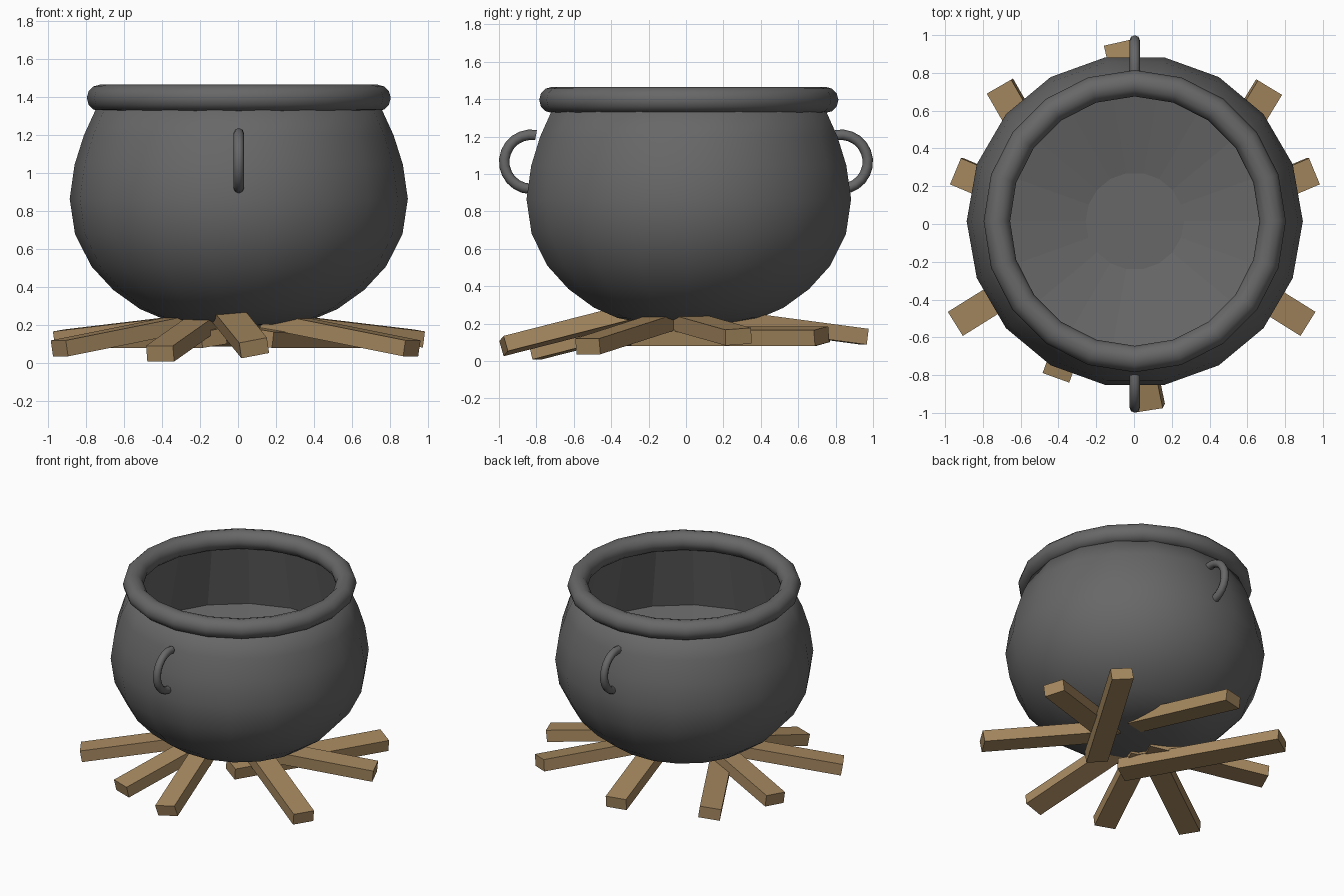
import bpy, bmesh, math
from mathutils import Matrix, Vector

cube = bpy.data.objects.get("Cube")
if cube:
    bpy.data.objects.remove(cube, do_unlink=True)

CENTRE = Vector((0.004, 0.015, 0))


def material(name, rgb):
    m = bpy.data.materials.new(name)
    m.use_nodes = True
    m.diffuse_color = (*rgb, 1)
    bsdf = m.node_tree.nodes["Principled BSDF"]
    bsdf.inputs["Base Color"].default_value = (*rgb, 1)
    bsdf.inputs["Roughness"].default_value = 0.8
    return m


iron = material("dark_iron", (0.137, 0.137, 0.137))
wood = material("brown_wood", (0.38, 0.247, 0.115))


def add_object(name, bm, mat):
    mesh = bpy.data.meshes.new(name)
    bm.to_mesh(mesh)
    bm.free()
    mesh.materials.append(mat)
    obj = bpy.data.objects.new(name, mesh)
    bpy.context.collection.objects.link(obj)
    return obj


def lathe(profile, steps, start=0, sweep=2 * math.pi, closed=False):
    """Spin (radius, height) points around z into a smooth shaded mesh."""
    bm = bmesh.new()
    turn = Matrix.Rotation(start, 3, "Z")
    verts = [bm.verts.new(turn @ Vector((r, 0, z))) for r, z in profile]
    edges = [bm.edges.new(pair) for pair in zip(verts, verts[1:])]
    if closed:
        edges.append(bm.edges.new((verts[-1], verts[0])))
    bmesh.ops.spin(bm, geom=verts + edges, axis=(0, 0, 1), cent=(0, 0, 0),
                   angle=sweep, steps=steps)
    bmesh.ops.remove_doubles(bm, verts=bm.verts, dist=0.0005)
    bmesh.ops.holes_fill(bm, edges=[e for e in bm.edges if e.is_boundary], sides=0)
    bmesh.ops.recalc_face_normals(bm, faces=bm.faces)
    for f in bm.faces:
        f.smooth = len(f.verts) < 5
    return bm


def ring(radius, thickness, count):
    return [(radius + thickness * math.cos(2 * math.pi * i / count),
             thickness * math.sin(2 * math.pi * i / count)) for i in range(count)]


# Pot: round outer wall, then a faceted inner wall down to a shallow floor
outer = [(0, 0.195), (0.26, 0.205), (0.39, 0.23), (0.52, 0.285), (0.66, 0.385),
         (0.776, 0.51), (0.862, 0.68), (0.89, 0.865), (0.864, 1.045),
         (0.815, 1.2), (0.737, 1.37)]
inner = [(0.717, 1.37), (0.835, 0.86), (0.26, 0.73), (0, 0.73)]
bm = lathe(outer + inner, 18)
for f in bm.faces:
    c = f.calc_center_median()
    faces_in = f.normal.x * c.x + f.normal.y * c.y < -0.01
    if faces_in or (c.z > 0.5 and c.xy.length < 0.3):
        f.smooth = False
bm.transform(Matrix.Diagonal((1, 0.99, 1, 1)))
add_object("pot", bm, iron).location = CENTRE

# Rolled rim
rim = add_object("rim", lathe(ring(0.73, 0.07, 12), 20, closed=True), iron)
rim.location = CENTRE + Vector((0, 0, 1.396))

# Ring handles at the front and back, both ends reaching the pot wall
for name, side in (("front_handle", -1), ("back_handle", 1)):
    bm = lathe(ring(0.145, 0.028, 8), 12, math.radians(-88),
               math.radians(188), closed=True)
    bm.transform(Matrix.Rotation(math.radians(90), 4, "X"))
    bm.transform(Matrix.Rotation(math.radians(90 * side), 4, "Z"))
    handle = add_object(name, bm, iron)
    handle.location = (CENTRE.x, side * 0.827, 1.065)


def log(name, tip, heading, length, rise, roll=0):
    """Square-cut log from its outer tip, running inward along a heading."""
    bm = bmesh.new()
    bmesh.ops.create_cube(bm, size=1)
    bm.transform(Matrix.Translation((0.5, 0, 0)))
    bm.transform(Matrix.Diagonal((length, 0.15, 0.085, 1)))
    bm.transform(Matrix.Rotation(math.radians(roll), 4, "X"))
    bm.transform(Matrix.Rotation(-math.atan(rise), 4, "Y"))
    bm.transform(Matrix.Rotation(math.atan2(heading[1], heading[0]), 4, "Z"))
    bm.transform(Matrix.Translation(tip))
    add_object(name, bm, wood)


# Firewood fanned out under the pot
log("log_back", (-0.085, 0.955, 0.13), (0.22, -0.97), 0.85, 0.13)
log("log_back_right", (-0.71, 0.73, 0.133), (0.5, -0.87), 1.17, 0, 8)
log("log_back_left", (0.715, 0.725, 0.133), (-0.52, -0.86), 1.15, 0, -8)
log("log_right", (-0.94, 0.28, 0.13), (0.92, -0.39), 0.85, 0.11, 4)
log("log_left", (0.95, 0.28, 0.13), (-0.92, -0.39), 0.85, 0.11, -4)
log("log_front_right", (-0.94, -0.525, 0.078), (0.85, 0.53), 0.9, 0.17)
log("log_front_left", (0.915, -0.525, 0.078), (-0.85, 0.53), 0.9, 0.17)
log("log_front_inner", (-0.41, -0.805, 0.05), (0.34, 0.94), 0.75, 0.24)
log("log_front", (0.085, -0.975, 0.08), (-0.2, 0.97), 0.8, 0.25, -11)
